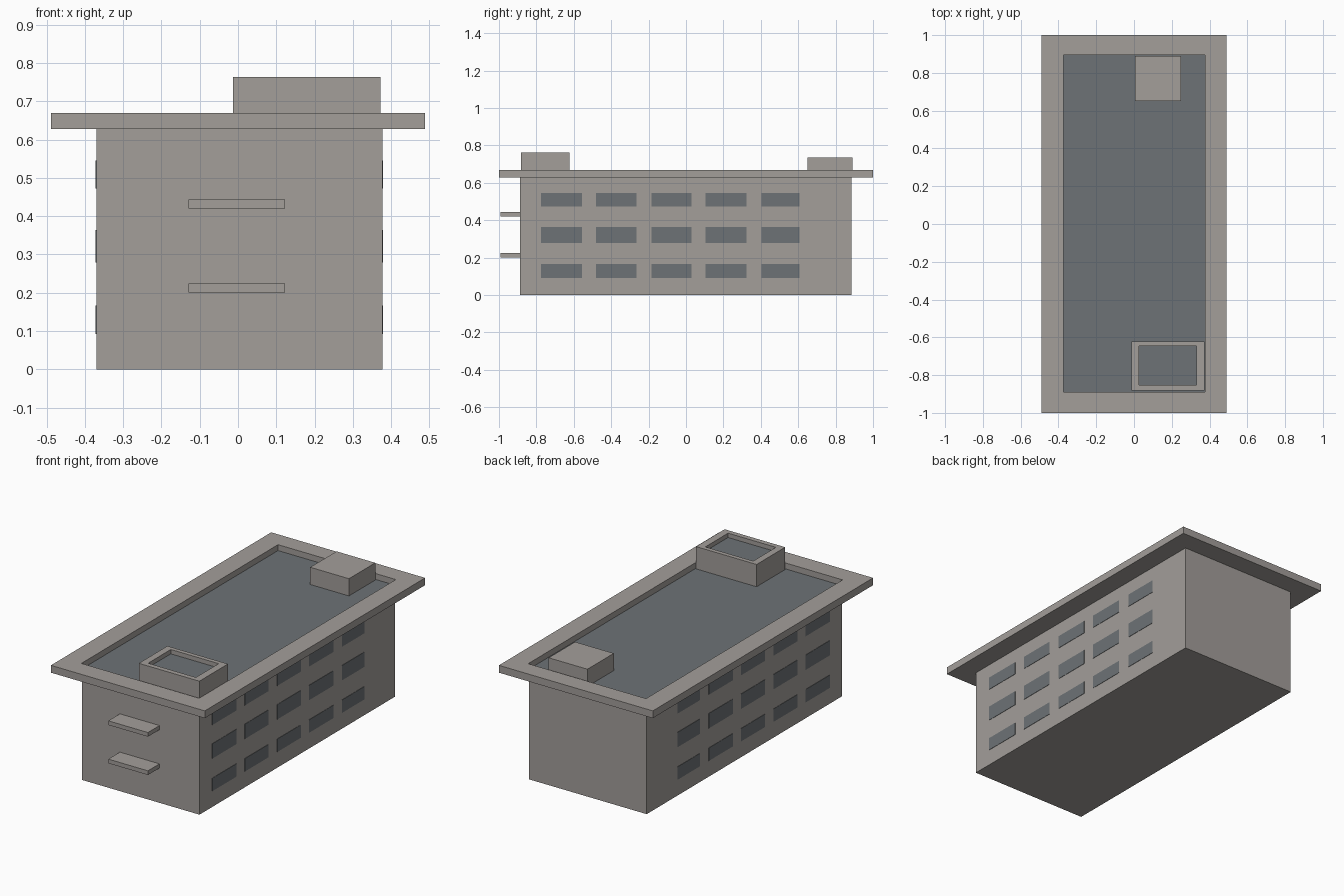
import bpy, bmesh

if "Cube" in bpy.data.objects:
    bpy.data.objects.remove(bpy.data.objects["Cube"])


def material(name, rgb):
    m = bpy.data.materials.new(name)
    m.diffuse_color = (*rgb, 1.0)
    m.use_nodes = True
    m.node_tree.nodes["Principled BSDF"].inputs["Base Color"].default_value = m.diffuse_color
    return m


WALL = material("warm grey concrete", (0.366, 0.342, 0.323))
DARK = material("dark slate", (0.153, 0.170, 0.180))


def finish(name, bm, mats):
    bmesh.ops.recalc_face_normals(bm, faces=bm.faces)
    mesh = bpy.data.meshes.new(name)
    bm.to_mesh(mesh)
    bm.free()
    for m in mats:
        mesh.materials.append(m)
    obj = bpy.data.objects.new(name, mesh)
    bpy.context.collection.objects.link(obj)
    return obj


def add_box(bm, x, y, z):
    verts = bmesh.ops.create_cube(bm, size=1)["verts"]
    for v in verts:
        for i, (lo, hi) in enumerate((x, y, z)):
            v.co[i] = hi if v.co[i] > 0 else lo


def box(name, x, y, z, mat=WALL):
    bm = bmesh.new()
    add_box(bm, x, y, z)
    return finish(name, bm, [mat])


def tray(name, outer, inner, z0, z1, floor):
    """Box with a raised rim around a sunken dark floor."""
    bm = bmesh.new()

    def ring(rect, z):
        (x0, x1), (y0, y1) = rect
        return [bm.verts.new((x, y, z))
                for x, y in ((x0, y0), (x1, y0), (x1, y1), (x0, y1))]

    rings = [ring(outer, z0), ring(outer, z1), ring(inner, z1), ring(inner, floor)]
    bm.faces.new(rings[0])
    for a, b in zip(rings, rings[1:]):
        for i in range(4):
            j = (i + 1) % 4
            bm.faces.new((a[i], a[j], b[j], b[i]))
    bm.faces.new(rings[-1]).material_index = 1
    return finish(name, bm, [WALL, DARK])


# Main block
BX = (-0.37, 0.377)
box("building_body", BX, (-0.888, 0.885), (0, 0.627))

# Overhanging roof slab with sunken dark deck
tray("roof_slab", ((-0.489, 0.489), (-1, 1)), ((-0.373, 0.376), (-0.889, 0.896)),
     0.627, 0.669, 0.635)

# Rooftop structures
tray("front_roof_housing", ((-0.013, 0.372), (-0.882, -0.622)),
     ((0.026, 0.33), (-0.853, -0.647)), 0.63, 0.763, 0.738)
box("back_roof_housing", (0.004, 0.25), (0.65, 0.889), (0.63, 0.734))

# Front ledges
for i, z in enumerate((0.2, 0.42)):
    box(f"front_ledge_{i + 1}", (-0.129, 0.123), (-0.993, -0.88), (z, z + 0.024))

# Window plates, three storeys of five on both long sides
columns = ((-0.774, -0.555), (-0.48, -0.265), (-0.185, 0.03), (0.105, 0.324), (0.404, 0.607))
rows = ((0.092, 0.166), (0.279, 0.364), (0.472, 0.546))
for side, x in zip(("left", "right"), BX):
    bm = bmesh.new()
    for y in columns:
        for z in rows:
            add_box(bm, (x - 0.002, x + 0.002), y, z)
    finish(f"{side}_windows", bm, [DARK])
